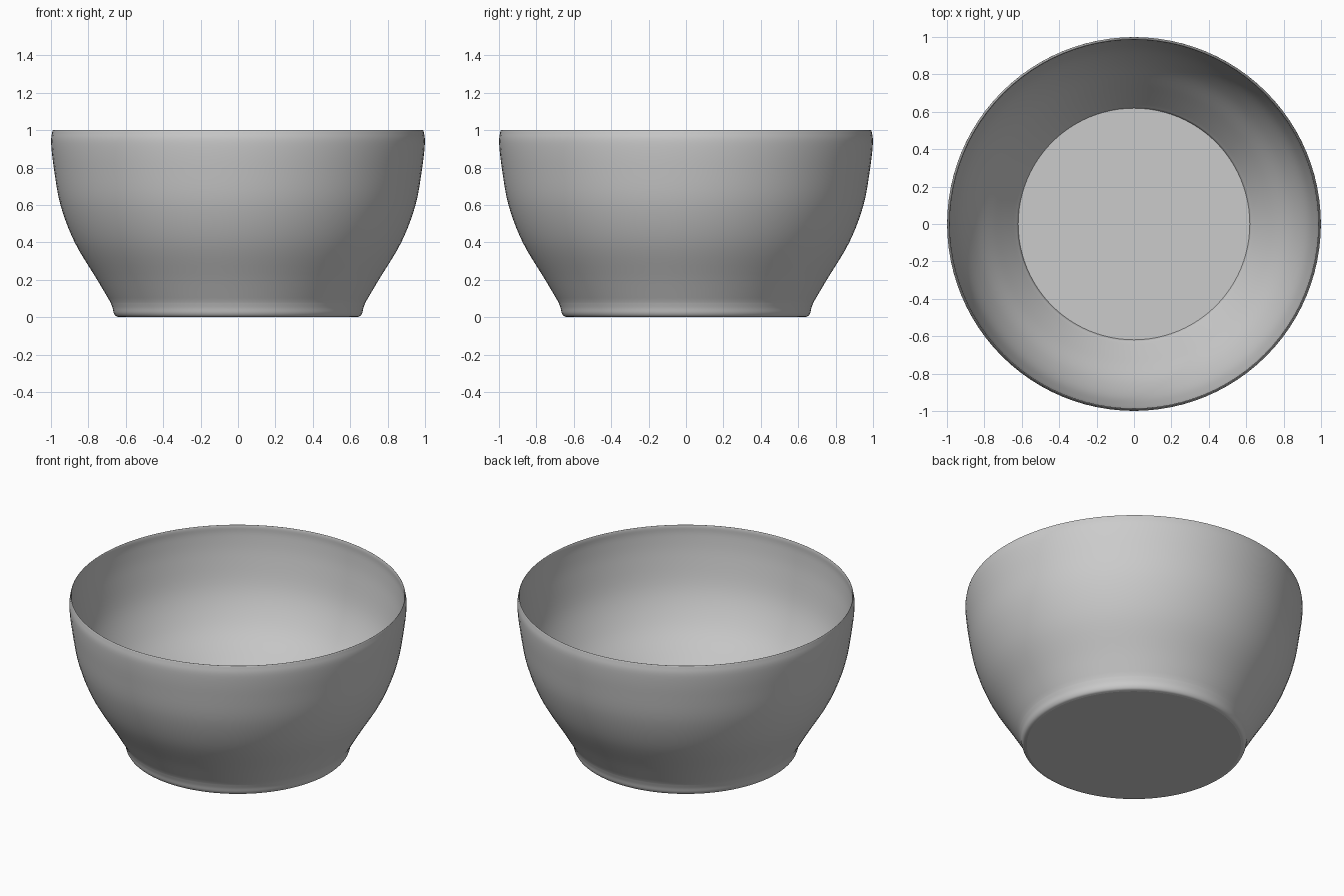
import bpy, bmesh, math
from mathutils import Vector

cube = bpy.data.objects.get("Cube")
if cube:
    bpy.data.objects.remove(cube, do_unlink=True)

SEGMENTS = 96
STEPS = 5


def smooth_path(points):
    """Catmull-Rom curve through radius/height points."""
    p = [Vector(q) for q in points]
    p = [2 * p[0] - p[1]] + p + [2 * p[-1] - p[-2]]
    path = []
    for a, b, c, d in zip(p, p[1:], p[2:], p[3:]):
        for i in range(STEPS):
            t = i / STEPS
            path.append(0.5 * (2 * b + (c - a) * t + (2 * a - 5 * b + 4 * c - d) * t**2
                               + (3 * b - a - 3 * c + d) * t**3))
    return path + [p[-2]]


# Half-profiles: rounded foot, then flared outside, rolled lip and inside wall
foot = smooth_path([(0.635, 0), (0.653, 0.006), (0.664, 0.022), (0.671, 0.05), (0.682, 0.08)])
wall = smooth_path([(0.682, 0.08), (0.753, 0.2), (0.873, 0.4), (0.949, 0.6), (0.985, 0.8),
                    (0.999, 0.93), (0.994, 0.985), (0.989, 1.0), (0.985, 0.985),
                    (0.985, 0.93), (0.971, 0.8), (0.93, 0.6), (0.85, 0.425), (0.74, 0.27),
                    (0.645, 0.14), (0.626, 0.115), (0.619, 0.1)])
profile = foot + wall[1:]

# Turn the profile into rings, bridge them, cap the base and the floor
bm = bmesh.new()
rings = []
for r, z in profile:
    angles = [math.tau * i / SEGMENTS for i in range(SEGMENTS)]
    rings.append([bm.verts.new((r * math.cos(a), r * math.sin(a), z)) for a in angles])
for low, high in zip(rings, rings[1:]):
    for i in range(SEGMENTS):
        j = (i + 1) % SEGMENTS
        bm.faces.new((low[i], low[j], high[j], high[i]))
bm.faces.new(list(reversed(rings[0])))
bm.faces.new(rings[-1])
bmesh.ops.recalc_face_normals(bm, faces=bm.faces[:])

mesh = bpy.data.meshes.new("bowl")
bm.to_mesh(mesh)
bm.free()
bowl = bpy.data.objects.new("bowl", mesh)
bpy.context.collection.objects.link(bowl)

# Grey glaze
grey = (0.6, 0.6, 0.6, 1.0)
mat = bpy.data.materials.new("light grey")
mat.use_nodes = True
mat.diffuse_color = grey
mat.node_tree.nodes["Principled BSDF"].inputs["Base Color"].default_value = grey
mesh.materials.append(mat)

# Smooth walls and lip, flat base and floor
bpy.ops.object.select_all(action='DESELECT')
bowl.select_set(True)
bpy.context.view_layer.objects.active = bowl
bpy.ops.object.shade_smooth_by_angle(angle=math.radians(60))
for face in mesh.polygons:
    if len(face.vertices) > 4:
        face.use_smooth = False
